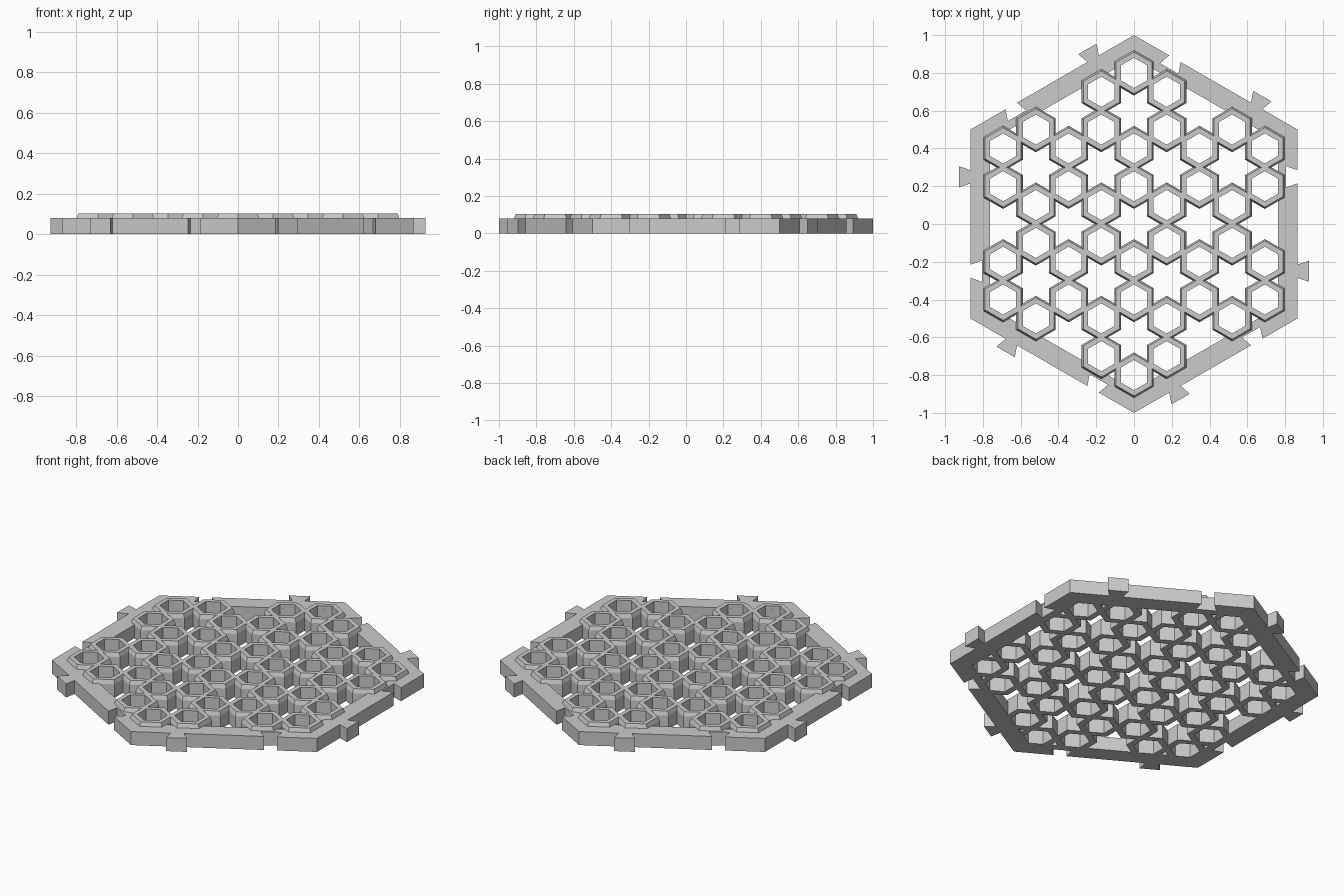
import bpy, bmesh, math
from mathutils import Matrix, Vector

cube = bpy.data.objects.get("Cube")
if cube:
    bpy.data.objects.remove(cube, do_unlink=True)

FRAME_H, CELL_H = 0.08, 0.103
APOTHEM, INNER = math.sqrt(3) / 2, 0.762
SPACING = 0.2

grey = bpy.data.materials.new("light_grey")
grey.use_nodes = True
color = (0.6, 0.6, 0.6, 1)
grey.diffuse_color = color
grey.node_tree.nodes["Principled BSDF"].inputs["Base Color"].default_value = color


def finish(name, bm):
    bmesh.ops.recalc_face_normals(bm, faces=bm.faces[:])
    mesh = bpy.data.meshes.new(name)
    bm.to_mesh(mesh)
    bm.free()
    mesh.materials.append(grey)
    obj = bpy.data.objects.new(name, mesh)
    bpy.context.collection.objects.link(obj)
    return obj


# Hexagonal frame: one side with a dovetail tab and socket, turned six times
half_in = INNER / math.sqrt(3)
side = [(APOTHEM, -0.5)]
for centre, depth in ((-0.25, 0.06), (0.25, -0.06)):
    tip = APOTHEM + depth
    side += [(APOTHEM, centre - 0.035), (tip, centre - 0.056),
             (tip, centre + 0.056), (APOTHEM, centre + 0.035)]
side += [(APOTHEM, 0.5), (INNER, half_in), (INNER, -half_in)]

bm = bmesh.new()
for k in range(6):
    turn = Matrix.Rotation(k * math.pi / 3, 3, 'Z')
    bm.faces.new([bm.verts.new(turn @ Vector((x, y, 0))) for x, y in side])
bmesh.ops.remove_doubles(bm, verts=bm.verts[:], dist=0.001)
top = bmesh.ops.extrude_face_region(bm, geom=bm.faces[:])
moved = [v for v in top["geom"] if isinstance(v, bmesh.types.BMVert)]
bmesh.ops.translate(bm, verts=moved, vec=(0, 0, FRAME_H))
finish("interlocking_frame", bm)


# Hollow cell: a closed profile of radius and height swept round six corners
profile = [(0.08, 0), (0.12, 0), (0.12, FRAME_H), (0.11, CELL_H), (0.08, CELL_H)]


def add_cell(bm, cx, cy):
    rings = []
    for k in range(6):
        a = math.pi / 6 + k * math.pi / 3
        rings.append([bm.verts.new((cx + r * math.cos(a), cy + r * math.sin(a), z))
                      for r, z in profile])
    n = len(profile)
    for k in range(6):
        a, b = rings[k], rings[(k + 1) % 6]
        for i in range(n):
            j = (i + 1) % n
            bm.faces.new((a[i], b[i], b[j], a[j]))


# Lattice of cells touching corner to corner, every third place left open
bm = bmesh.new()
for i in range(-4, 5):
    for j in range(-8, 9):
        x, y = i * SPACING * APOTHEM, j * SPACING / 2
        reach = max(abs(x), abs(x) / 2 + abs(y) * APOTHEM)
        if (i + j) % 2 == 0 and j % 3 and reach < 0.72:
            add_cell(bm, x, y)
finish("honeycomb_cells", bm)
